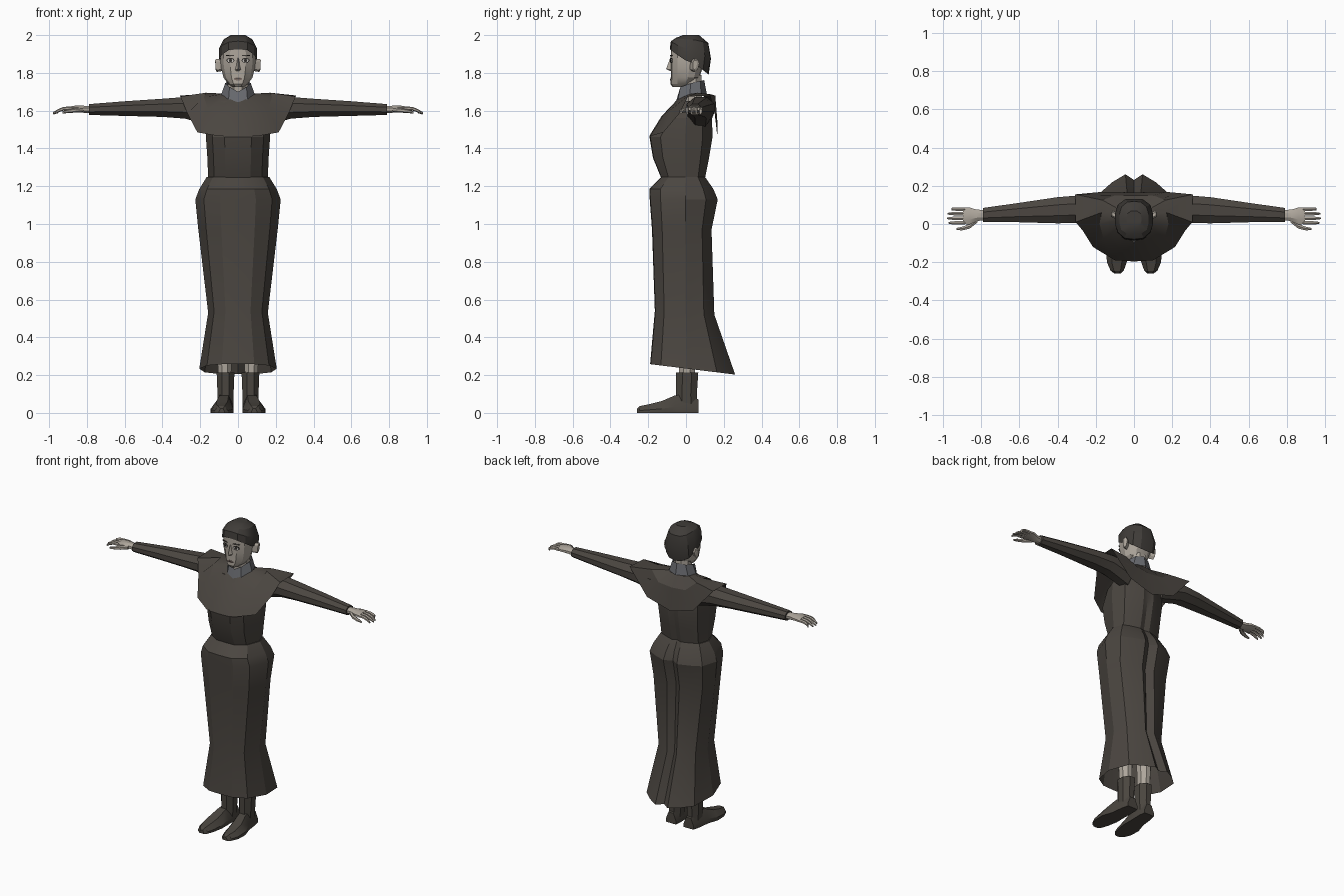
import bpy, bmesh, math


def material(name, rgb):
    m = bpy.data.materials.new(name)
    m.diffuse_color = (*rgb, 1)
    return m


DRESS = material("dark dress cloth", (0.070, 0.061, 0.052))
BOOT = material("dark boot leather", (0.068, 0.060, 0.050))
HAIR = material("dark hair", (0.050, 0.045, 0.040))
SKIN = material("pale skin", (0.42, 0.38, 0.33))
COLLAR = material("grey collar", (0.140, 0.145, 0.160))
LIP = material("muted lips", (0.20, 0.15, 0.13))
WHITE = material("eye white", (0.55, 0.53, 0.50))
DARK = material("dark eye", (0.03, 0.027, 0.024))


def loft(name, rings, mat, caps=(True, True), mirror=False):
    """Skin a list of closed rings with equal point counts."""
    bm = bmesh.new()
    vs = [[bm.verts.new(p) for p in r] for r in rings]
    n = len(vs[0])
    for a, b in zip(vs, vs[1:]):
        for i in range(n):
            j = (i + 1) % n
            bm.faces.new((a[i], a[j], b[j], b[i]))
    if caps[0]:
        bm.faces.new(vs[0])
    if caps[1]:
        bm.faces.new(vs[-1])
    bmesh.ops.recalc_face_normals(bm, faces=bm.faces[:])
    me = bpy.data.meshes.new(name)
    bm.to_mesh(me)
    bm.free()
    me.materials.append(mat)
    ob = bpy.data.objects.new(name, me)
    bpy.context.collection.objects.link(ob)
    if mirror:
        ob.modifiers.new("mirror", "MIRROR").use_mirror_merge = False
    return ob


def sym(half):
    """Complete a half ring that starts and ends on x = 0."""
    return half + [(-x, y, z) for x, y, z in half[-2:0:-1]]


def gown_ring(z, w, f, b, notch, tilt=0):
    pts = [(0, -f), (.42 * w, -.98 * f), (.8 * w, -.7 * f), (w, .1 * (b - f)),
           (.86 * w, .63 * b), (.56 * w, .84 * b), (.22 * w, b), (0, b - notch)]
    return sym([(x, y, z - tilt * (y + f) / (f + b)) for x, y in pts])


def tube(name, stations, mat, n=6, mirror=True):
    """Tube along x from stations (x, y, z, ry, rz)."""
    angles = [math.tau * (i + .5) / n for i in range(n)]
    return loft(name, [[(x, y + ry * math.cos(a), z + rz * math.sin(a)) for a in angles]
                       for x, y, z, ry, rz in stations], mat, mirror=mirror)


def column(name, stations, mat, n=8, mirror=True):
    """Upright tube from stations (z, x, y, rx, ry)."""
    angles = [math.tau * (i + .5) / n for i in range(n)]
    return loft(name, [[(x + rx * math.cos(a), y + ry * math.sin(a), z) for a in angles]
                       for z, x, y, rx, ry in stations], mat, mirror=mirror)


def plate(name, x, y, z, rx, rz, mat, slope=.3, n=12, mirror=True):
    """Thin oval plate facing forward, following the curve of the face."""
    rings = []
    for off in (0, -.002):
        rings.append([(x + rx * math.cos(a), y + off + slope * rx * math.cos(a),
                       z + rz * math.sin(a)) for a in [math.tau * i / n for i in range(n)]])
    return loft(name, rings, mat, mirror=mirror)


# Long skirt with a back pleat, open at the hem
loft("skirt", [gown_ring(.258, .205, .19, .26, .03, .055),
               gown_ring(.54, .158, .165, .15, .03, .02),
               gown_ring(.97, .21, .18, .135, .03),
               gown_ring(1.13, .226, .192, .168, .03),
               gown_ring(1.185, .205, .194, .145, .02),
               gown_ring(1.25, .165, .13, .10, .008)], DRESS, caps=(False, True))

# Fitted bodice
loft("bodice", [gown_ring(1.24, .158, .13, .10, .01),
                gown_ring(1.35, .162, .175, .122, .01),
                gown_ring(1.46, .17, .193, .14, .01),
                gown_ring(1.56, .17, .125, .138, .005),
                gown_ring(1.65, .12, .05, .12, 0)], DRESS)

# Shoulder cape
neck = [(0, -.05, 1.645), (.04, -.045, 1.66), (.07, -.01, 1.675), (.082, .02, 1.688),
        (.085, .045, 1.69), (.075, .075, 1.69), (.045, .095, 1.69), (0, .1, 1.69)]
mid = [(0, -.13, 1.57), (.08, -.122, 1.575), (.16, -.075, 1.61), (.18, .0, 1.672),
       (.17, .06, 1.695), (.165, .125, 1.688), (.1, .15, 1.63), (0, .148, 1.62)]
edge = [(0, -.196, 1.463), (.1, -.19, 1.465), (.215, -.12, 1.485), (.268, -.035, 1.585),
        (.305, .01, 1.675), (.308, .155, 1.68), (.17, .168, 1.52), (0, .165, 1.47)]
loft("shoulder_cape", [sym(neck), sym(mid), sym(edge)], DRESS, caps=(False, False))

# Sleeves
tube("sleeve", [(.13, .075, 1.595, .07, .085), (.28, .078, 1.615, .078, .062),
                (.40, .072, 1.615, .074, .052), (.60, .06, 1.611, .055, .042),
                (.79, .047, 1.606, .04, .031)], DRESS, n=8)

# Hands
tube("palm", [(.78, .047, 1.605, .028, .021), (.825, .045, 1.608, .033, .02),
              (.86, .042, 1.612, .048, .016), (.895, .042, 1.61, .046, .012)], SKIN, n=8)
for i, (y, tip) in enumerate([(.078, .955), (.054, .975), (.03, .98), (.006, .97)]):
    tube("finger_%d" % (i + 1), [(.885, y, 1.611, .011, .011), (.925, y, 1.61, .0105, .010),
                                 (.953, y, 1.599, .009, .009), (tip, y, 1.586, .005, .006)], SKIN)
tube("thumb", [(.82, .02, 1.605, .014, .013), (.86, -.012, 1.602, .014, .012),
               (.90, -.024, 1.597, .011, .010), (.928, -.026, 1.591, .006, .006)], SKIN)

# Legs and boots
column("leg", [(.18, .07, .005, .036, .044), (.5, .075, .005, .05, .055)], SKIN)
column("boot_shaft", [(.03, .066, .003, .044, .06), (.10, .066, .002, .046, .06),
                      (.215, .066, .006, .051, .064)], BOOT)
foot = [(.066, .065, .036, .07), (.02, .068, .044, .10), (-.06, .074, .048, .092),
        (-.13, .085, .06, .062), (-.20, .09, .052, .045), (-.245, .088, .034, .036),
        (-.26, .086, .015, .022)]
loft("boot_foot", [[(x - w, y, 0), (x + w, y, 0), (x + w, y, .35 * h), (x + .5 * w, y, h),
                    (x - .5 * w, y, h), (x - w, y, .35 * h)] for y, x, w, h in foot],
     BOOT, mirror=True)

# Neck and standing collar
column("neck", [(1.64, 0, .035, .058, .055), (1.79, 0, .03, .055, .055)], SKIN, mirror=False)
low = [(0, -.054, 1.645), (.05, -.042, 1.66), (.09, .02, 1.682), (.07, .08, 1.69), (0, .11, 1.69)]
high = [(0, -.037, 1.70), (.045, -.03, 1.725), (.068, .025, 1.745), (.05, .075, 1.757),
        (0, .096, 1.762)]
loft("collar", [sym(low), sym(high)], COLLAR, caps=(False, False))


# Head
def head_ring(z, w, f, b):
    c = .3 * b
    return sym([(0, -f, z), (.45 * w, -.93 * f, z), (.83 * w, -.55 * f, z), (w, c - .01, z),
                (.86 * w, c + .45 * (b - c), z), (.5 * w, .93 * b, z), (0, b, z)])


loft("head", [head_ring(*r) for r in [
    (1.724, .028, .070, -.01), (1.742, .052, .083, .02), (1.775, .077, .080, .07),
    (1.83, .09, .080, .09), (1.88, .094, .081, .1), (1.925, .09, .08, .1),
    (1.96, .07, .058, .08)]], SKIN)

# Hair cap
border = [(0, -.086, 1.925), (.05, -.08, 1.92), (.086, -.045, 1.895), (.1, 0, 1.865),
          (.1, .045, 1.85), (.085, .09, 1.815), (.045, .115, 1.795), (0, .12, 1.79)]
side = [(0, -.08, 1.968), (.05, -.074, 1.963), (.085, -.042, 1.945), (.1, 0, 1.93),
        (.1, .05, 1.92), (.086, .1, 1.89), (.045, .13, 1.875), (0, .132, 1.875)]
crown = [(0, -.052, 1.986), (.04, -.048, 1.984), (.067, -.03, 1.979), (.077, .01, 1.977),
         (.077, .05, 1.974), (.065, .09, 1.965), (.035, .115, 1.958), (0, .118, 1.958)]
top = [(x * .5, .02 + (y - .02) * .5, 2.0) for x, y, z in crown]
loft("hair", [sym(r) for r in (border, side, crown, top)], HAIR, caps=(False, True))

# Ears
ear = [(.04, .024), (.058, .022), (.066, .0), (.058, -.03), (.042, -.045), (.03, -.035), (.03, .01)]
loft("ear", [[(.085, y - .01, 1.85 + z * .9) for y, z in ear],
             [(.112 + .15 * max(z, 0), y + .005, 1.85 + z) for y, z in ear],
             [(.119 + .1 * max(z, 0), .048 + (y - .048) * .6, 1.85 + z * .7) for y, z in ear]],
     SKIN, mirror=True)

# Nose
loft("nose", [[(-.006, -.076, 1.88), (.006, -.076, 1.88), (0, -.084, 1.878)],
              [(-.012, -.074, 1.835), (.012, -.074, 1.835), (0, -.101, 1.832)],
              [(-.017, -.074, 1.818), (.017, -.074, 1.818), (0, -.106, 1.82)],
              [(-.012, -.074, 1.81), (.012, -.074, 1.81), (0, -.088, 1.811)]], SKIN)

# Eyes, brows and mouth
plate("eye_rim", .04, -.0765, 1.866, .021, .014, DARK)
plate("eye_white", .04, -.0785, 1.865, .017, .0095, WHITE)
plate("iris", .04, -.0805, 1.866, .0085, .009, DARK)
plate("eyebrow", .042, -.0775, 1.892, .023, .004, HAIR)
plate("lips", 0, -.0815, 1.768, .023, .008, LIP, slope=0, mirror=False)
plate("mouth_line", 0, -.0832, 1.768, .02, .0015, DARK, slope=0, mirror=False)

# Soften shallow edges, keep creases
bpy.ops.object.select_all(action="SELECT")
bpy.context.view_layer.objects.active = bpy.data.objects["skirt"]
bpy.ops.object.shade_smooth_by_angle(angle=math.radians(25))
